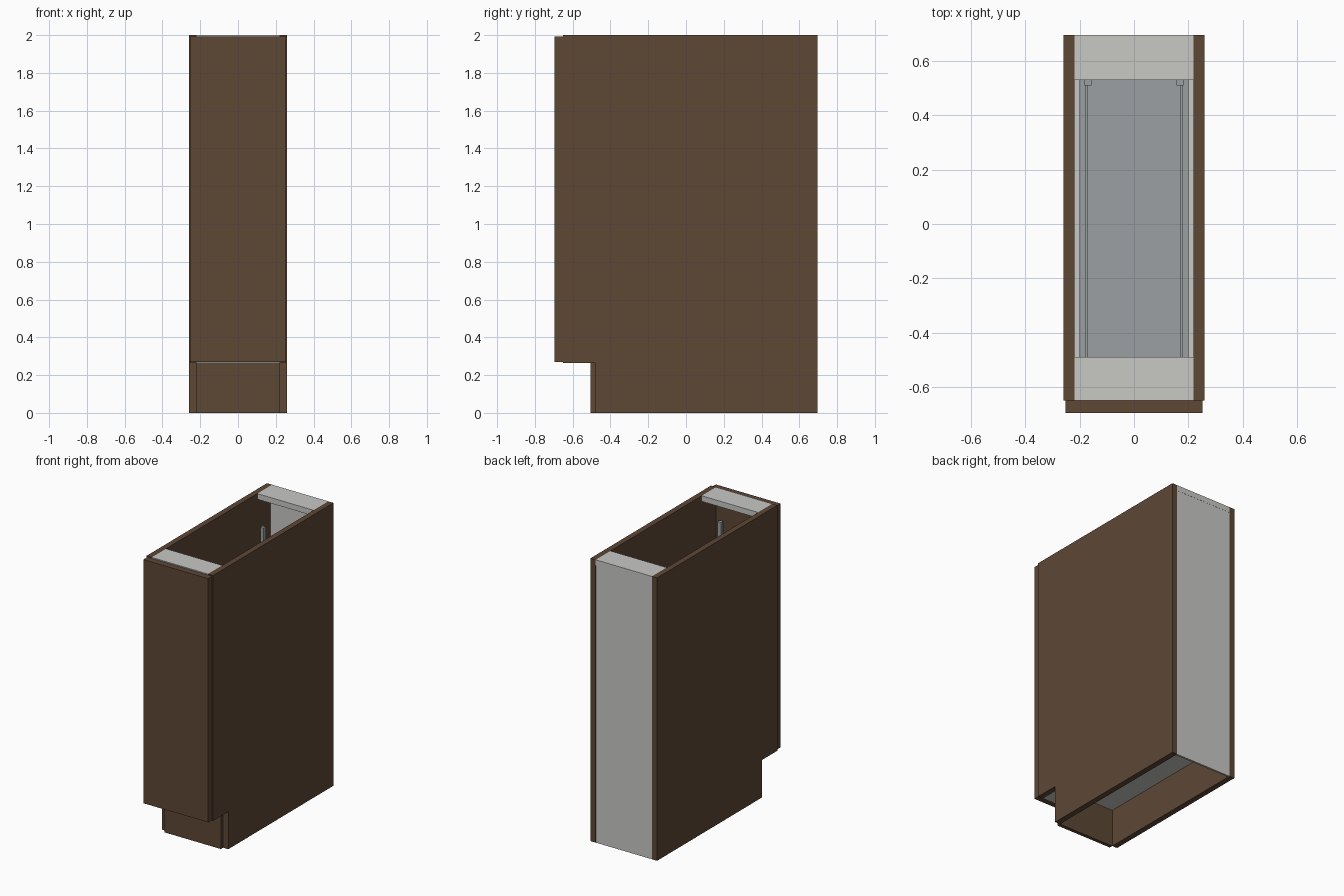
import bpy, bmesh
from mathutils import Vector

if "Cube" in bpy.data.objects:
    bpy.data.objects.remove(bpy.data.objects["Cube"])


def srgb(r, g, b):
    lin = [((c / 255 + 0.055) / 1.055) ** 2.4 for c in (r, g, b)]
    return (*lin, 1)


def material(name, colour):
    m = bpy.data.materials.new(name)
    m.diffuse_color = colour
    m.use_nodes = True
    m.node_tree.nodes["Principled BSDF"].inputs["Base Color"].default_value = m.diffuse_color
    return m


WOOD = material("dark brown wood", srgb(93, 71, 53))
BOARD = material("light grey board", srgb(200, 200, 197))
METAL = material("blue grey metal", srgb(155, 160, 162))


def box(name, x, y, z, mat):
    """Axis-aligned box from (min, max) ranges."""
    lo, hi = Vector((x[0], y[0], z[0])), Vector((x[1], y[1], z[1]))
    bm = bmesh.new()
    bmesh.ops.create_cube(bm, size=1)
    for v in bm.verts:
        v.co = Vector([l if c < 0 else h for c, l, h in zip(v.co, lo, hi)])
    me = bpy.data.meshes.new(name)
    bm.to_mesh(me)
    bm.free()
    me.materials.append(mat)
    ob = bpy.data.objects.new(name, me)
    bpy.context.collection.objects.link(ob)
    return ob


def pair(name, x, y, z, mat):
    """The same box on the left and the right."""
    box(name + "_right", x, y, z, mat)
    box(name + "_left", (-x[1], -x[0]), y, z, mat)


IN = 0.22                  # half the inner width
BACK, FRONT = 0.695, -0.65  # carcass depth
KICK = 0.265               # height of the toe space

# Carcass sides: upper panel and set-back plinth panel
pair("side_panel", (IN, 0.26), (FRONT, BACK), (KICK, 2), WOOD)
pair("plinth_side", (IN, 0.26), (-0.48, BACK), (0, KICK), WOOD)

# Door and toe kick
box("door", (-0.253, 0.253), (-0.695, FRONT), (0.27, 1.993), WOOD)
box("toe_kick", (-IN, IN), (-0.505, -0.48), (0, KICK), WOOD)

# Light boards: back, floor and top stretchers
box("back_panel", (-IN, IN), (0.68, 0.694), (0, 1.96), BOARD)
box("floor_panel", (-IN, IN), (FRONT, 0.68), (KICK, 0.305), BOARD)
box("front_stretcher", (-IN, IN), (FRONT, -0.49), (1.96, 2), BOARD)
box("rear_stretcher", (-IN, IN), (0.53, 0.695), (1.96, 2), BOARD)

# Pull-out unit: corner posts and trays with side rails
pair("rear_post", (0.157, 0.183), (0.51, 0.535), (0.33, 1.78), METAL)
pair("front_post", (0.157, 0.183), (-0.64, -0.615), (0.33, 1.78), METAL)
for i, z in enumerate((0.33, 0.85, 1.35)):
    box(f"tray_{i + 1}", (-0.2, 0.2), (-0.64, 0.56), (z, z + 0.025), METAL)
    pair(f"tray_rail_{i + 1}", (0.172, 0.18), (-0.615, 0.51), (z + 0.14, z + 0.16), METAL)
